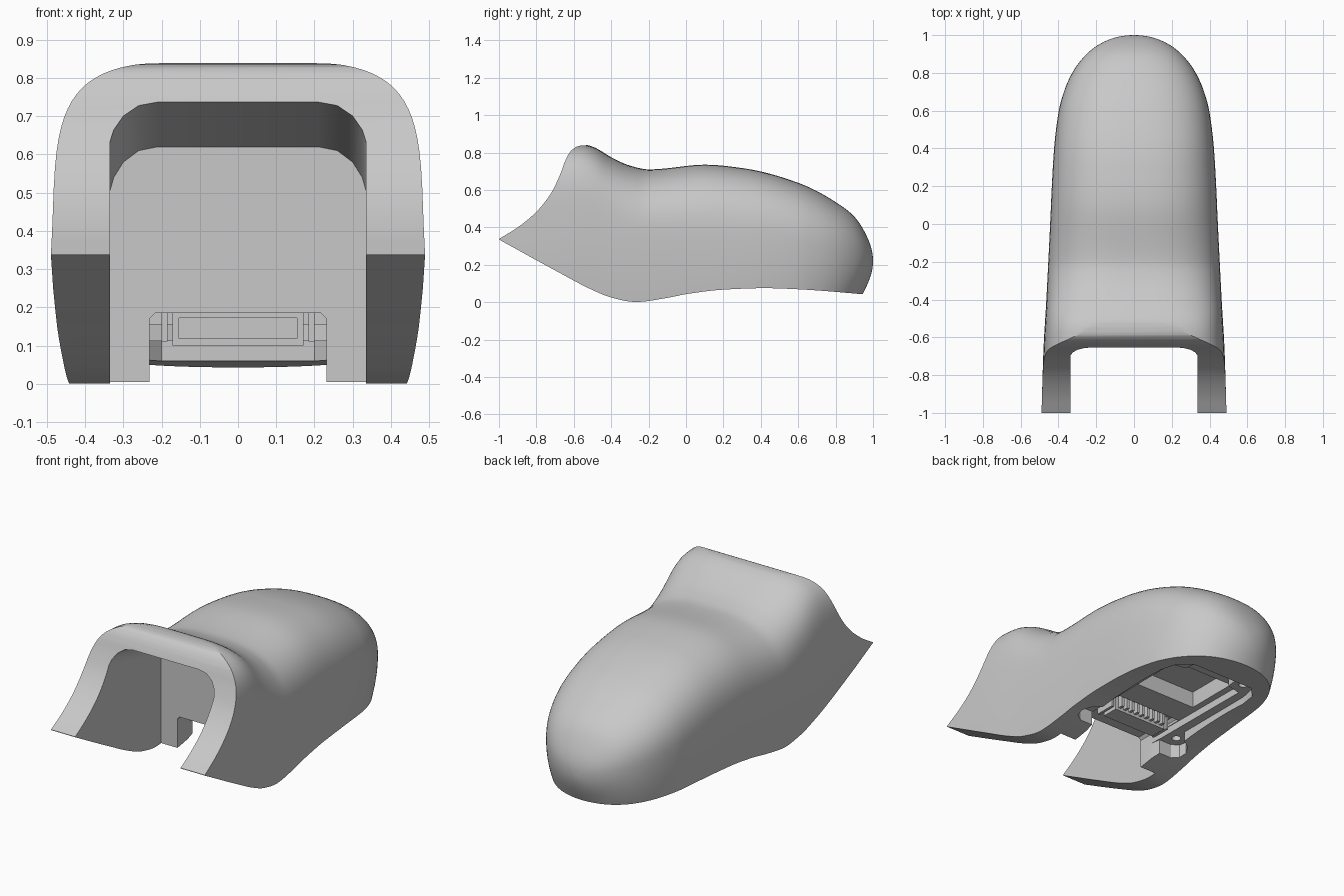
import bpy
import bmesh
from math import sin, cos, pi, copysign, sqrt, radians

cube = bpy.data.objects.get("Cube")
if cube:
    bpy.data.objects.remove(cube, do_unlink=True)

grey = bpy.data.materials.new("light_grey")
grey.use_nodes = True
colour = (0.58, 0.58, 0.58, 1)
grey.diffuse_color = colour
grey.node_tree.nodes["Principled BSDF"].inputs["Base Color"].default_value = colour


def curve(points):
    """Monotone smooth curve through (position, value) points."""
    pts = sorted(points)
    slopes = [(b[1] - a[1]) / (b[0] - a[0]) for a, b in zip(pts, pts[1:])]
    tang = [slopes[0]]
    for a, b in zip(slopes, slopes[1:]):
        tang.append(2 * a * b / (a + b) if a * b > 0 else 0)
    tang.append(slopes[-1])

    def value(x):
        x = min(max(x, pts[0][0]), pts[-1][0])
        i = 0
        while i < len(pts) - 2 and x > pts[i + 1][0]:
            i += 1
        (x0, v0), (x1, v1) = pts[i], pts[i + 1]
        h = x1 - x0
        t = (x - x0) / h
        return (v0 * (1 + 2 * t) * (1 - t) ** 2 + v1 * t * t * (3 - 2 * t)
                + h * tang[i] * t * (1 - t) ** 2 + h * tang[i + 1] * t * t * (t - 1))
    return value


def loft(name, rings):
    """Closed solid through rings with equal point counts."""
    bm = bmesh.new()
    rows = [[bm.verts.new(p) for p in ring] for ring in rings]
    n = len(rows[0])
    for a, b in zip(rows, rows[1:]):
        for i in range(n):
            j = (i + 1) % n
            bm.faces.new((a[i], a[j], b[j], b[i]))
    bm.faces.new(rows[0])
    bm.faces.new(rows[-1])
    bmesh.ops.recalc_face_normals(bm, faces=bm.faces)
    mesh = bpy.data.meshes.new(name)
    bm.to_mesh(mesh)
    bm.free()
    mesh.materials.append(grey)
    ob = bpy.data.objects.new(name, mesh)
    bpy.context.collection.objects.link(ob)
    return ob


def upright(name, outline, z0, z1):
    return loft(name, [[(x, y, z) for x, y in outline] for z in (z0, z1)])


def box(name, x0, x1, y0, y1, z0, z1):
    return upright(name, [(x0, y0), (x1, y0), (x1, y1), (x0, y1)], z0, z1)


def mirrored(half):
    return half + [(-a, b) for a, b in reversed(half)]


def boolean(target, tool, operation="DIFFERENCE"):
    mod = target.modifiers.new("cut", "BOOLEAN")
    mod.operation = operation
    mod.solver = "EXACT"
    mod.object = tool
    tool.hide_render = True
    bpy.ops.object.select_all(action="DESELECT")
    bpy.context.view_layer.objects.active = target
    target.select_set(True)
    bpy.ops.object.modifier_apply(modifier=mod.name)
    bpy.data.objects.remove(tool, do_unlink=True)


def along(points):
    """Curve over y, spaced finely towards the round tail."""
    f = curve([(sqrt(1 - y), v) for y, v in points])
    return lambda y: f(sqrt(1 - y))


# Body: rounded sections swept from the front to the tail
width = along([(1, 0), (.98, .122), (.91, .24), (.8, .327), (.7, .371), (.6, .398),
               (.4, .423), (.2, .435), (0, .444), (-.4, .464), (-.66, .479), (-1.05, .491)])
top = along([(1, .22), (.97, .345), (.9, .457), (.8, .535), (.6, .638), (.3, .717),
             (.1, .735), (-.2, .71), (-.3, .73), (-.4, .775), (-.5, .832),
             (-.56, .845), (-1.05, .846)])
low = along([(1, .219), (.98, .12), (.945, .043), (.9, -.05), (.8, -.22), (.5, -.6),
             (-.3, -1), (-1.05, -.8)])
middle = along([(1, .22), (.8, .28), (.5, .32), (0, .355), (-.3, .35), (-1.05, .34)])
square = along([(1, 2.1), (.7, 2.5), (.4, 2.65), (0, 2.63), (-.2, 2.7), (-.35, 3.2),
                (-.6, 4.4), (-1.05, 4.7)])


def section(y, count=80):
    ring = []
    for i in range(count):
        a = 2 * pi * i / count
        upper = sin(a) > 0
        e = 2 / square(y) if upper else 1
        c, s = (copysign(abs(f) ** e, f) for f in (cos(a), sin(a)))
        reach = top(y) - middle(y) if upper else middle(y) - low(y)
        ring.append((width(y) * c, y, middle(y) + reach * s))
    return ring


steps = 120
shell = loft("shell", [section(1 - (.02 + 1.411 * i / steps) ** 2) for i in range(steps + 1)])

# Side outline trims the swept front edge and the wavy underside
front = curve([(-1, .338), (-.9, .4), (-.8, .483), (-.72, .585), (-.67, .69), (-.64, .77),
               (-.61, .814), (-.57, .836), (-.5, .841)])
under = curve([(-1, .335), (-.7, .17), (-.5, .065), (-.4, .025), (-.27, .001), (-.1, .023),
               (0, .043), (.2, .067), (.42, .075), (.6, .069), (.94, .043), (1.2, .02)])
outline = [(-1 + .5 * i / 40, front(-1 + .5 * i / 40)) for i in range(41)]
outline += [(-.5, 1.2), (1.2, 1.2)]
outline += [(1.2 - 2.2 * i / 70, under(1.2 - 2.2 * i / 70)) for i in range(71)]
boolean(shell, loft("side_outline", [[(x, y, z) for y, z in outline] for x in (-1, 1)]),
        "INTERSECT")

# Front slot, open below, with chamfered corners and a roof falling to the back wall
arch = mirrored([(.335, -1.5), (.335, -.115), (.325, -.08), (.3, -.04), (.26, -.01), (.21, 0)])
boolean(shell, loft("slot", [[(x, y, z + roof) for x, z in arch]
                             for y, roof in ((-1.2, .885), (-.22, .62))]))

# Recess in the underside: shallow ledge with screw lobes, floor, and deep pocket
ledge = mirrored([(.23, -.14), (.24, -.07), (.32, -.07), (.36, -.045), (.368, 0), (.34, .05),
                  (.29, .08), (.29, .58), (.27, .68), (.2, .75)])
boolean(shell, upright("ledge", ledge, -.2, .112))
floor = mirrored([(.23, -.14), (.235, -.05), (.24, .6), (.15, .62), (.14, .72)])
boolean(shell, upright("floor", floor, -.2, .155))
boolean(shell, box("deep_pocket", -.2, .2, .26, .58, .1, .25))
notch = mirrored([(.232, -.2), (.232, .17), (.217, .185)])
boolean(shell, loft("notch", [[(x, y, z) for x, z in notch] for y in (-.3, .1)]))

# Screw holes
for side in (-1, 1):
    for x, y in ((.3, 0), (.205, .68)):
        ring = [(side * x + .025 * cos(pi * i / 8), y + .025 * sin(pi * i / 8))
                for i in range(16)]
        boolean(shell, upright("hole", ring, .08, .17))

bpy.ops.object.select_all(action="DESELECT")
bpy.context.view_layer.objects.active = shell
shell.select_set(True)
bpy.ops.object.shade_smooth_by_angle(angle=radians(30))

# Connector with a row of contacts and side clips
box("connector_back", -.172, .172, 0, .05, .1, .195)
box("connector_floor", -.155, .155, -.05, 0, .1, .118)
box("connector_roof", -.172, .172, -.05, 0, .172, .195)
for side in (-1, 1):
    a, b = sorted((side * .155, side * .172))
    box("connector_side", a, b, -.05, 0, .1, .172)
    a, b = sorted((side * .185, side * .2))
    box("connector_clip", a, b, -.07, .05, .11, .195)
for i in range(9):
    x = -.144 + .036 * i
    box("contact", x - .008, x + .008, .05, .08, .115, .195)
